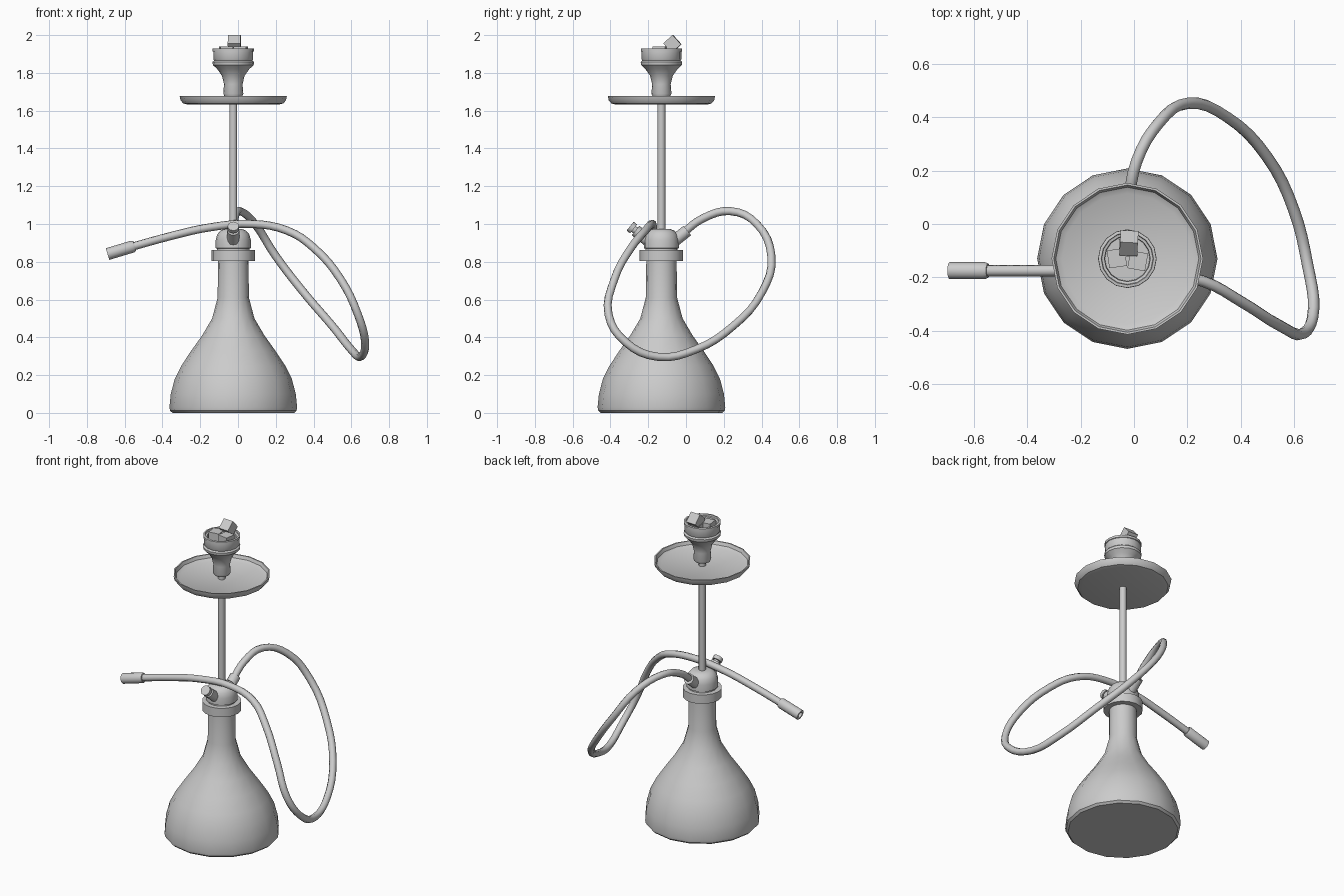
import bpy, bmesh, math
from mathutils import Vector, Euler

CX, CY = -0.025, -0.13   # main axis of the pipe


def smooth(ob, angle=35):
    bpy.ops.object.select_all(action='DESELECT')
    ob.select_set(True)
    bpy.context.view_layer.objects.active = ob
    bpy.ops.object.shade_smooth_by_angle(angle=math.radians(angle))


def lathe(name, profile, start=(CX, CY, 0), axis=(0, 0, 1), sides=16):
    """Revolve (radius, height) points around an axis; radius 0 makes a pole."""
    bm = bmesh.new()
    rings = []
    for r, z in profile:
        if r == 0:
            rings.append([bm.verts.new((0, 0, z))] * sides)
        else:
            rings.append([bm.verts.new((r * math.cos(2 * math.pi * i / sides),
                                        r * math.sin(2 * math.pi * i / sides), z))
                          for i in range(sides)])
    for a, b in zip(rings, rings[1:]):
        for i in range(sides):
            j = (i + 1) % sides
            bm.faces.new(dict.fromkeys((a[i], a[j], b[j], b[i])))
    bmesh.ops.recalc_face_normals(bm, faces=bm.faces)
    me = bpy.data.meshes.new(name)
    bm.to_mesh(me)
    bm.free()
    ob = bpy.data.objects.new(name, me)
    bpy.context.collection.objects.link(ob)
    ob.location = start
    ob.rotation_euler = Vector(axis).to_track_quat('Z', 'Y').to_euler()
    smooth(ob)
    return ob


# Glass base
lathe("glass_base", [(0, 0), (0.322, 0), (0.335, 0.012), (0.338, 0.03), (0.331, 0.10),
                     (0.310, 0.18), (0.275, 0.25), (0.222, 0.33), (0.165, 0.41),
                     (0.112, 0.50), (0.083, 0.61), (0.08, 0.82), (0, 0.82)])
# Collar, domed hub and stem
lathe("collar", [(0, 0.805), (0.115, 0.805), (0.115, 0.862), (0.085, 0.862), (0, 0.862)])
lathe("hub", [(0, 0.855), (0.085, 0.855), (0.085, 0.87), (0.093, 0.872), (0.093, 0.915),
              (0.085, 0.945), (0.068, 0.965), (0.045, 0.974), (0, 0.974)])
lathe("stem", [(0, 0.96), (0.021, 0.96), (0.021, 1.72), (0, 1.72)], sides=12)

# Ash tray
lathe("tray", [(0, 1.632), (0.24, 1.632), (0.265, 1.638), (0.279, 1.655), (0.284, 1.678),
               (0.276, 1.678), (0.268, 1.658), (0.245, 1.645), (0, 1.645)])

# Bowl with open top
lathe("bowl", [(0, 1.675), (0.046, 1.675), (0.053, 1.69), (0.049, 1.74), (0.060, 1.785),
               (0.085, 1.82), (0.108, 1.842), (0.110, 1.858), (0.098, 1.868), (0, 1.868)])
# Charcoal holder: a rimmed cup
lathe("charcoal_holder", [(0, 1.862), (0.099, 1.862), (0.105, 1.872), (0.105, 1.912),
                          (0.109, 1.914), (0.109, 1.928), (0.098, 1.930), (0.096, 1.92),
                          (0.086, 1.918), (0.084, 1.88), (0, 1.88)])

# Charcoal cubes
S = 0.067
coals = [((-0.064, -0.128, 1.906), (0, 0, 8)), ((0.014, -0.138, 1.906), (0, 0, -10)),
         ((-0.022, -0.088, 1.901), (0, 0, 3)), ((-0.019, -0.072, 1.9535), (42, 0, -3))]
for k, (loc, rot) in enumerate(coals):
    bpy.ops.mesh.primitive_cube_add(size=S, location=loc,
                                    rotation=Euler([math.radians(a) for a in rot]))
    bpy.context.object.name = f"charcoal_{k + 1}"

# Hose port (back) and purge valve (front) mirrored on the hub
for name, s in (("hose_port", 1), ("purge_valve", -1)):
    lathe(name, [(0, 0), (0.032, 0), (0.032, 0.105), (0, 0.105)],
          (CX, CY + s * 0.055, 0.90), (0, s, 0.8), sides=12)
lathe("purge_tip", [(0, 0.09), (0.019, 0.09), (0.019, 0.118), (0.03, 0.118),
                    (0.03, 0.142), (0, 0.142)],
      (CX, CY - 0.055, 0.90), (0, -1, 0.8), sides=12)

# Hose
path = [(-0.025, -0.02, 0.95), (-0.018, 0.09, 1.03), (0.01, 0.235, 1.068),
        (0.09, 0.375, 1.0), (0.20, 0.452, 0.83), (0.35, 0.40, 0.635),
        (0.50, 0.25, 0.46), (0.60, 0.05, 0.335), (0.65, -0.15, 0.297),
        (0.673, -0.32, 0.375), (0.635, -0.41, 0.52), (0.545, -0.38, 0.705),
        (0.40, -0.29, 0.875), (0.26, -0.215, 0.965), (0.08, -0.183, 1.0),
        (-0.15, -0.175, 0.982), (-0.36, -0.175, 0.935), (-0.57, -0.175, 0.877)]
cu = bpy.data.curves.new("hose", 'CURVE')
cu.dimensions = '3D'
cu.bevel_depth = 0.0215
cu.bevel_resolution = 2
cu.resolution_u = 4
cu.use_fill_caps = True
sp = cu.splines.new('BEZIER')
sp.bezier_points.add(len(path) - 1)
for bp, co in zip(sp.bezier_points, path):
    bp.co = co
    bp.handle_left_type = bp.handle_right_type = 'AUTO'
hose = bpy.data.objects.new("hose", cu)
bpy.context.collection.objects.link(hose)
bpy.ops.object.select_all(action='DESELECT')
hose.select_set(True)
bpy.context.view_layer.objects.active = hose
bpy.ops.object.convert(target='MESH')
smooth(bpy.context.object, 60)

# Hollow mouthpiece
lathe("mouthpiece", [(0, 0), (0.027, 0), (0.032, 0.012), (0.032, 0.15), (0.02, 0.15),
                     (0.018, 0.08), (0, 0.08)],
      (-0.547, -0.175, 0.884), (-1, 0, -0.3), sides=12)
